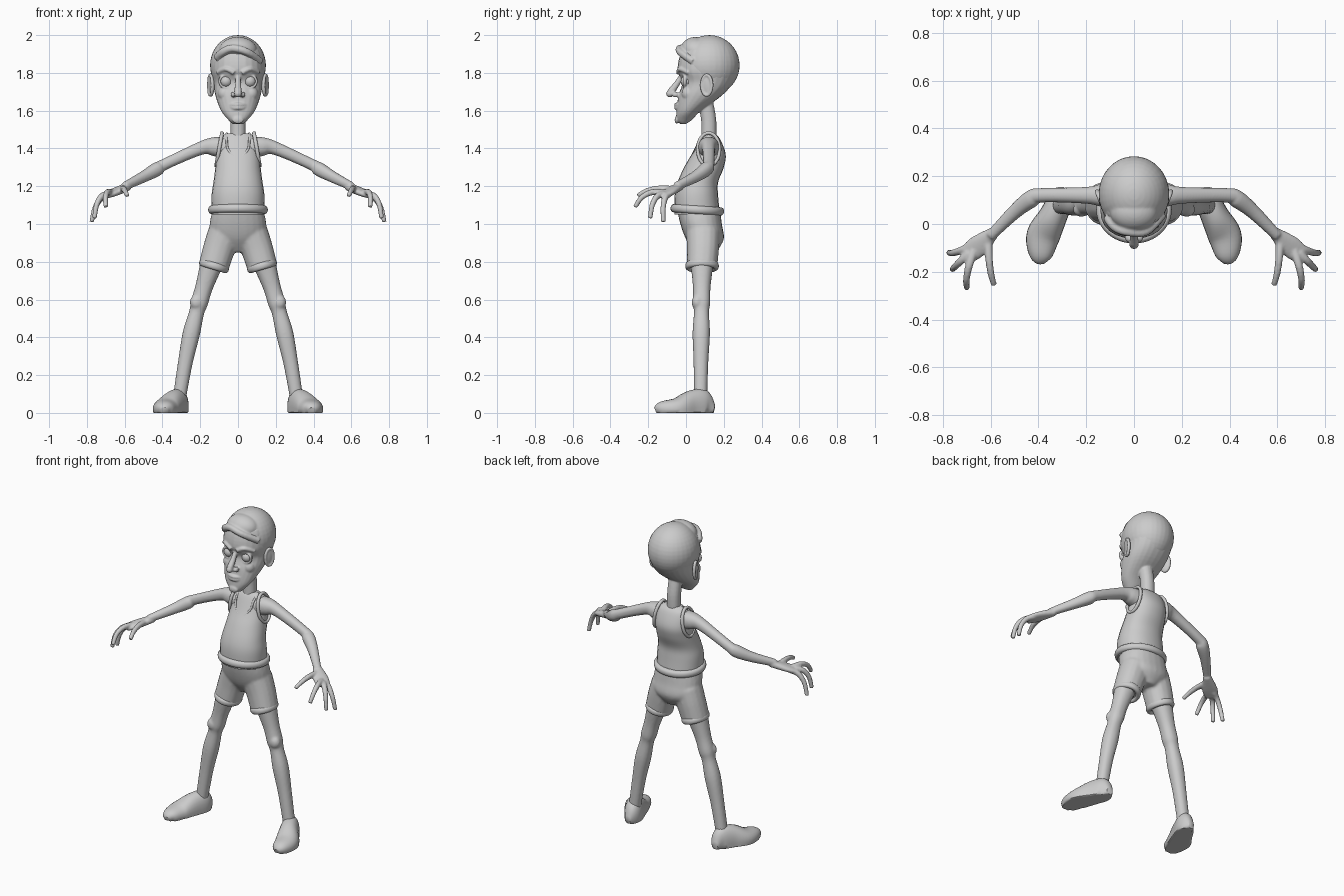
import bpy, bmesh, math
from mathutils import Vector, Matrix

cube = bpy.data.objects.get("Cube")
if cube:
    bpy.data.objects.remove(cube, do_unlink=True)

X, Y, Z = Matrix.Identity(3)
SQUARENESS = 2.2
grey_value = 0.6
grey_colour = (grey_value, grey_value, grey_value, 1)

grey = bpy.data.materials.new("plain_grey")
grey.use_nodes = True
grey.diffuse_color = grey_colour
grey.node_tree.nodes["Principled BSDF"].inputs["Base Color"].default_value = grey_colour


def catmull(before, start, end, after, t):
    """Smooth blend between two numbers, guided by their neighbours."""
    leave, arrive = (end - before) / 2, (after - start) / 2
    bend = 3 * (end - start) - 2 * leave - arrive
    twist = leave + arrive - 2 * (end - start)
    return start + t * (leave + t * (bend + t * twist))


def refine(rows, steps=5):
    """Insert smooth in-between rings along a path."""
    padded = [rows[0], *rows, rows[-1]]
    result = []
    for group in zip(padded, padded[1:], padded[2:], padded[3:]):
        for step in range(steps):
            result.append([catmull(*values, step / steps) for values in zip(*group)])
    return result + [rows[-1]]


def oval_point(angle):
    """Point on a slightly squared unit oval."""
    return [math.copysign(abs(value) ** (2 / SQUARENESS), value)
            for value in (math.cos(angle), math.sin(angle))]


def loft(bm, rows, up, axis=None, closed=False, sides=24):
    """Skin of oval rings along a path: (x, y, z, radius) or (x, y, z, across, along up)."""
    rows = [(*row, row[-1]) if len(row) == 4 else row for row in rows]
    if not closed:
        rows = refine(rows)
    points = [Vector(row[:3]) for row in rows]
    count, rings = len(rows), []
    for i, (*_, across, along) in enumerate(rows):
        ahead = points[(i + 1) % count] if closed else points[min(i + 1, count - 1)]
        behind = points[i - 1] if closed else points[max(i - 1, 0)]
        tangent = axis or (ahead - behind).normalized()
        u = tangent.cross(up).normalized()
        v = u.cross(tangent)
        ring = []
        for k in range(sides):
            c, s = oval_point(math.tau * k / sides)
            ring.append(bm.verts.new(points[i] + u * c * across + v * s * along))
        rings.append(ring)
    following = rings[1:] + (rings[:1] if closed else [])
    for low, high in zip(rings, following):
        for k in range(sides):
            bm.faces.new((low[k - 1], low[k], high[k], high[k - 1]))
    if not closed:
        bm.faces.new(rings[0])
        bm.faces.new(rings[-1])


def stack(bm, rows):
    """Upright shape from (height, front y, back y, half width)."""
    loft(bm, [(0, (front + back) / 2, height, width, (back - front) / 2)
              for height, front, back, width in rows], Y, axis=Z)


def tube(bm, points, start, end, up=Z):
    """Round tube whose radius tapers evenly from start to end."""
    last = len(points) - 1
    loft(bm, [(*point, start + (end - start) * i / last)
              for i, point in enumerate(points)], up, sides=16)


def band(bm, centre, width, depth, turn, thick, tall, count=48):
    """Closed oval hoop turned by a rotation matrix."""
    rows = []
    for k in range(count):
        angle = math.tau * k / count
        offset = turn @ Vector((width * math.cos(angle), depth * math.sin(angle), 0))
        rows.append((*(Vector(centre) + offset), thick, tall))
    loft(bm, rows, turn @ Z, closed=True, sides=16)


def blob(bm, centre, size, turn=0):
    """Stretched ball."""
    place = Matrix.Translation(centre) @ Matrix.Rotation(turn, 4, 'Z') @ Matrix.Diagonal((*size, 1))
    bmesh.ops.create_uvsphere(bm, u_segments=32, v_segments=20, radius=1, matrix=place)


def finish(name, bm, mirror=False, voxel=None, relax=4):
    """Turn the mesh into an object, optionally mirrored and blended into one skin."""
    bmesh.ops.recalc_face_normals(bm, faces=bm.faces)
    mesh = bpy.data.meshes.new(name)
    bm.to_mesh(mesh)
    bm.free()
    mesh.materials.append(grey)
    mesh.polygons.foreach_set("use_smooth", [True] * len(mesh.polygons))
    mesh.set_sharp_from_angle(angle=math.radians(50))
    part = bpy.data.objects.new(name, mesh)
    bpy.context.scene.collection.objects.link(part)
    if mirror:
        part.modifiers.new("mirror", 'MIRROR').use_mirror_merge = False
    if voxel:
        blend = part.modifiers.new("blend", 'REMESH')
        blend.mode, blend.voxel_size, blend.use_smooth_shade = 'VOXEL', voxel, True
        soften = part.modifiers.new("soften", 'SMOOTH')
        soften.factor, soften.iterations = 0.5, relax


# Head and neck, with chin, nose, lips, brows, cheeks and eyelids blended in
bm = bmesh.new()
stack(bm, [(1.53, -.03, 0, .03), (1.55, -.05, .03, .05), (1.6, -.05, .08, .09),
           (1.68, -.04, .19, .12), (1.75, -.02, .25, .13), (1.82, -.045, .27, .14),
           (1.92, -.02, .24, .12), (1.98, .05, .14, .04)])
tube(bm, [(0, .12, 1.43), (0, .12, 1.55), (0, .1, 1.66)], .04, .04, Y)
blob(bm, (0, -.05, 1.55), (.03, .01, .02))
tube(bm, [(0, -.02, 1.79), (0, -.05, 1.74), (0, -.08, 1.7)], .012, .02, X)
blob(bm, (0, -.085, 1.69), (.02, .02, .02))
upright = Matrix.Rotation(math.pi / 2, 3, 'X')
for side in (-1, 1):
    blob(bm, (side * .024, -.055, 1.685), (.015, .02, .015))
    blob(bm, (side * .07, .013, 1.69), (.036, .036, .04))
    tube(bm, [(side * .02, -.04, 1.8), (side * .065, -.03, 1.82), (side * .11, .014, 1.8)], .013, .01)
    band(bm, (side * .063, -.008, 1.755), .035, .032, upright, .007, .01)
    for height in (1.615, 1.632):
        tube(bm, [(0, -.053, height), (side * .025, -.046, height), (side * .05, -.03, 1.63)], .01, .006)
finish("head", bm, voxel=.005, relax=3)

# Eyes
bm = bmesh.new()
blob(bm, (.063, .004, 1.755), (.032, .032, .032))
finish("eyes", bm, mirror=True)

# Ears: flat shell with a raised rim, flared backwards
bm = bmesh.new()
flare = -.35
blob(bm, (.14, .11, 1.735), (.012, .034, .06), flare)
flared = Matrix.Rotation(flare, 3, 'Z') @ Matrix.Rotation(math.pi / 2, 3, 'Y')
band(bm, (.145, .11, 1.735), .054, .029, flared, .008, .01)
finish("ears", bm, mirror=True, voxel=.005, relax=3)

# Hair: rounded cap with a swept fringe
bm = bmesh.new()
blob(bm, (0, .124, 1.84), (.148, .16, .16))
tube(bm, [(-.11, .03, 1.88), (-.08, -.01, 1.91), (-.03, -.03, 1.93), (.05, -.03, 1.91),
          (.12, .04, 1.86)], .022, .018)
blob(bm, (0, .05, 1.92), (.1, .08, .07))
finish("hair", bm, voxel=.006)

# Vest
bm = bmesh.new()
stack(bm, [(1.05, -.06, .18, .14), (1.15, -.06, .17, .14), (1.22, -.045, .17, .13),
           (1.3, -.01, .2, .12), (1.37, .03, .21, .115), (1.45, .07, .18, .1), (1.48, .09, .15, .06)])
finish("vest", bm)

# Vest edges around the neck and arms
bm = bmesh.new()
tube(bm, [(.06, .12, 1.48), (.06, .07, 1.44), (.05, .05, 1.39), (0, .018, 1.335)], .006, .006, X)
lean = Matrix.Rotation(math.radians(80), 3, 'Y')
band(bm, (.1, .12, 1.395), .088, .058, lean, .009, .01)
finish("vest_trim", bm, mirror=True)

# Arms, palms and four arched digits each
bm = bmesh.new()
loft(bm, [(.06, .12, 1.4, .06), (.13, .12, 1.41, .05), (.2, .12, 1.4, .035), (.39, .12, 1.315, .03),
          (.43, .105, 1.29, .037), (.5, .05, 1.25, .03), (.6, -.05, 1.2, .022)], Z)
loft(bm, [(.58, -.03, 1.2, .022), (.65, -.09, 1.17, .045, .02), (.7, -.13, 1.15, .04, .015)], Z)
digits = {(.61, -.08, 1.185): (.586, -.255, 1.15), (.67, -.11, 1.165): (.7, -.27, 1.09),
          (.69, -.12, 1.16): (.76, -.19, 1.03), (.68, -.09, 1.16): (.775, -.12, 1.01)}
for knuckle, tip in digits.items():
    base, end = Vector(knuckle), Vector(tip)
    arch = Vector((.01, -.01, .03)) * (1 if end.x > .6 else .5)
    tube(bm, [base, base.lerp(end, .35) + arch, base.lerp(end, .7) + arch, end], .018, .012, X + Y)
finish("arms", bm, mirror=True, voxel=.006)

# Shorts: hips blended with two short legs
bm = bmesh.new()
stack(bm, [(1.09, -.05, .18, .13), (1, -.03, .19, .15), (.92, 0, .2, .14), (.85, .05, .16, .05)])
for side in (-1, 1):
    tube(bm, [(side * .07, .09, .95), (side * .1, .09, .87), (side * .13, .085, .77)], .09, .08, Y)
finish("shorts", bm, voxel=.008, relax=6)

# Waistband and rolled cuffs
bm = bmesh.new()
band(bm, (0, .06, 1.075), .138, .122, Matrix.Rotation(-.07, 3, 'X'), .02, .022)
finish("waistband", bm)
bm = bmesh.new()
band(bm, (.127, .085, .778), .066, .074, Matrix.Rotation(-.29, 3, 'Y'), .015, .02)
finish("cuffs", bm, mirror=True)

# Legs: splayed line bowed out at the knee, with kneecaps
bm = bmesh.new()
top, foot = Vector((.13, .085, .82)), Vector((.31, .077, .08))
leg = []
for along, radius in ((0, .065), (.2, .047), (.32, .046), (.39, .04), (.54, .046), (.75, .039), (1, .035)):
    bow = X * .02 * math.sin(math.pi * along)
    leg.append((*(top.lerp(foot, along) + bow), radius))
loft(bm, leg, Y)
blob(bm, (.22, .06, .585), (.035, .03, .04))
finish("legs", bm, mirror=True, voxel=.007, relax=5)

# Shoes with flat soles
bm = bmesh.new()
loft(bm, [(.31, .15, .02, .02), (.31, .1, .03, .05, .09), (.34, .03, .03, .06, .09),
          (.38, -.05, .02, .07, .06), (.39, -.13, .02, .05, .04), (.39, -.16, .01, .02)], Z)
for vert in bm.verts:
    vert.co.z = max(vert.co.z, 0)
finish("shoes", bm, mirror=True)
